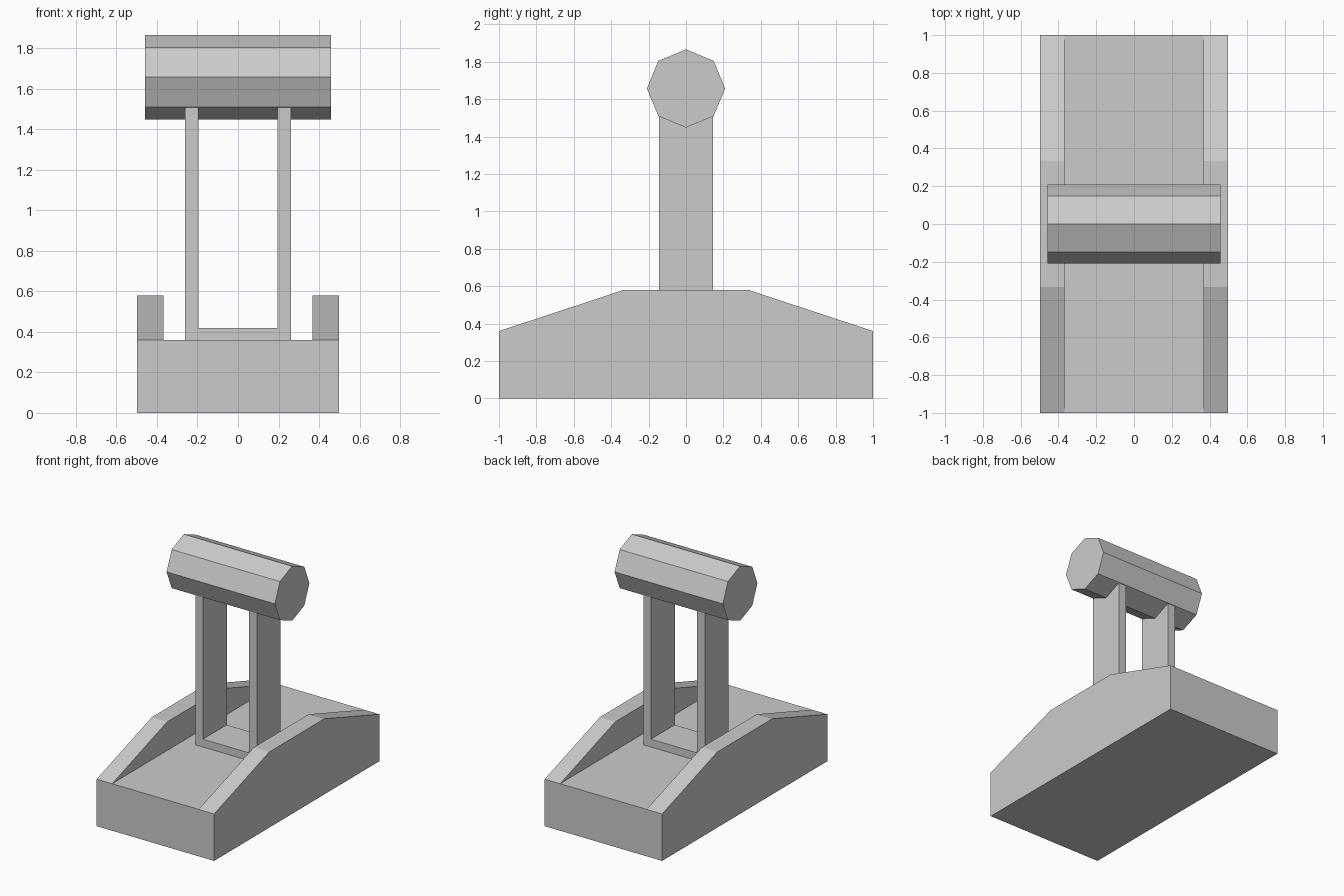
import bpy
import math

if "Cube" in bpy.data.objects:
    bpy.data.objects.remove(bpy.data.objects["Cube"])

grey = bpy.data.materials.new("plain grey")
grey.diffuse_color = (0.6, 0.6, 0.6, 1)
grey.use_nodes = True
grey.node_tree.nodes["Principled BSDF"].inputs["Base Color"].default_value = grey.diffuse_color


def extrude_x(name, profile, x0, x1):
    """Solid prism from a (y, z) profile, running along x."""
    n = len(profile)
    verts = [(x, y, z) for x in (x0, x1) for y, z in profile]
    faces = [tuple(reversed(range(n))), tuple(range(n, 2 * n))]
    faces += [(i, (i + 1) % n, n + (i + 1) % n, n + i) for i in range(n)]
    mesh = bpy.data.meshes.new(name)
    mesh.from_pydata(verts, [], faces)
    mesh.materials.append(grey)
    obj = bpy.data.objects.new(name, mesh)
    bpy.context.collection.objects.link(obj)
    return obj


def rect(half_y, z0, z1):
    return [(-half_y, z0), (half_y, z0), (half_y, z1), (-half_y, z1)]


HALF_W, RAIL_IN, FLOOR = 0.498, 0.367, 0.36

# Base bed between the side walls
extrude_x("base_bed", rect(1.0, 0, FLOOR), -RAIL_IN, RAIL_IN)

# Side walls with sloping ends
wall = [(-1, 0), (1, 0), (1, FLOOR), (0.333, 0.58), (-0.333, 0.58), (-1, FLOOR)]
extrude_x("left_wall", wall, -HALF_W, -RAIL_IN)
extrude_x("right_wall", wall, RAIL_IN, HALF_W)

# U-shaped bracket: bottom plate and two uprights
extrude_x("bracket_plate", rect(0.144, FLOOR, 0.42), -0.196, 0.196)
extrude_x("left_upright", rect(0.144, FLOOR, 1.52), -0.261, -0.196)
extrude_x("right_upright", rect(0.144, FLOOR, 1.52), 0.196, 0.261)

# Eight-sided crossbar
R, ZC = 0.209, 1.657
octagon = [(R * math.cos(i * math.pi / 4), ZC + R * math.sin(i * math.pi / 4))
           for i in range(8)]
extrude_x("crossbar", octagon, -0.459, 0.459)
